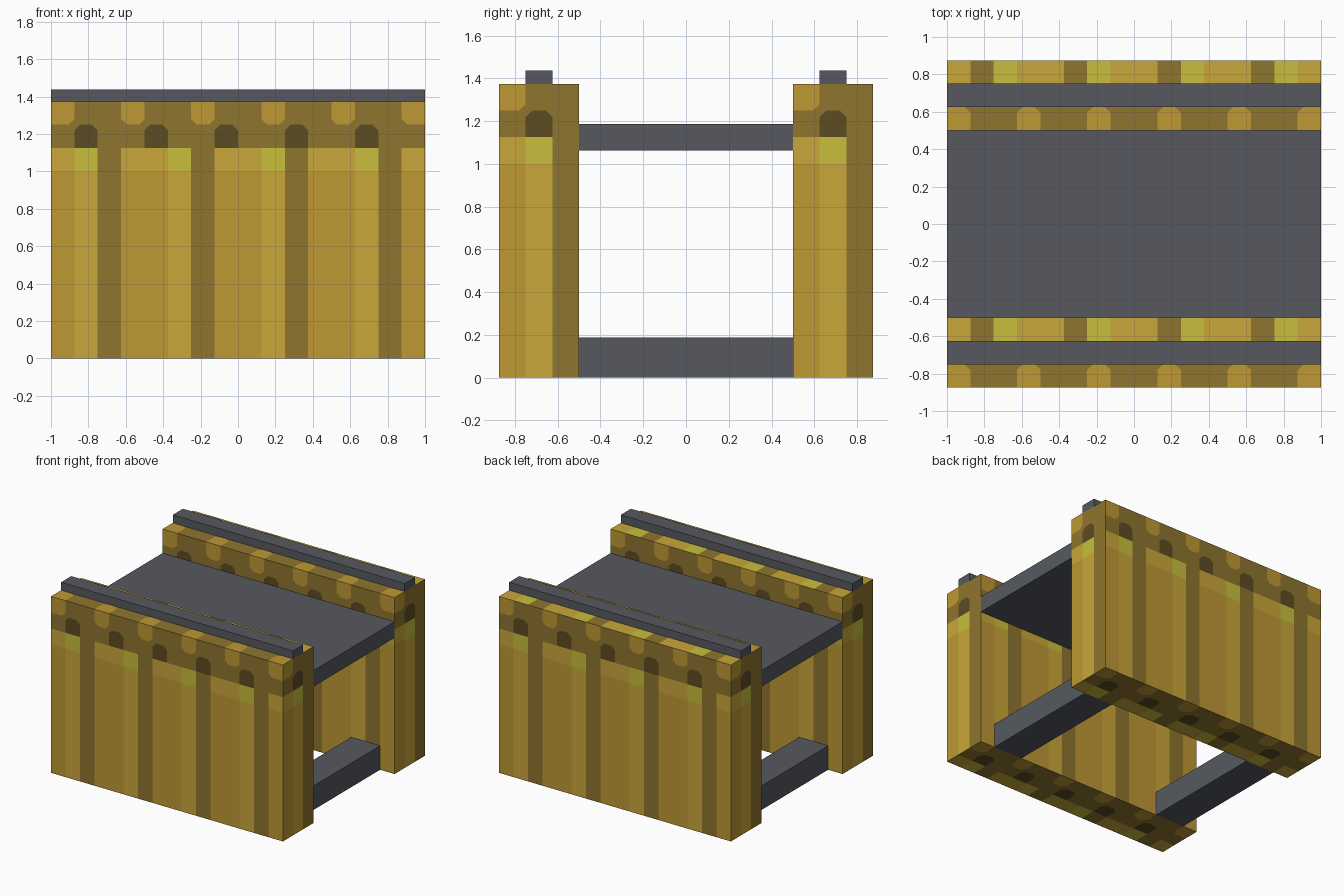
import bpy
import bmesh
from mathutils import Vector

if "Cube" in bpy.data.objects:
    bpy.data.objects.remove(bpy.data.objects["Cube"], do_unlink=True)


def material(name, rgb):
    linear = [((c / 255 + 0.055) / 1.055) ** 2.4 for c in rgb] + [1.0]
    mat = bpy.data.materials.new(name)
    mat.use_nodes = True
    mat.diffuse_color = linear
    bsdf = mat.node_tree.nodes["Principled BSDF"]
    bsdf.inputs["Base Color"].default_value = linear
    bsdf.inputs["Roughness"].default_value = 0.9
    return mat


steel = material("steel_grey", (86, 89, 96))
DARK, MID, LIGHT, YELLOW, BROWN = range(5)
golds = [
    material("dark_gold", (143, 117, 46)),
    material("mid_gold", (189, 152, 51)),
    material("light_gold", (201, 167, 58)),
    material("yellow_green", (200, 191, 60)),
    material("dark_brown", (92, 76, 35)),
]

P = 0.125          # width of one painted panel
HEIGHT = 11 * P
CUT = 0.03         # clipped corner of the painted spots


def new_object(name, bm, mats, location):
    mesh = bpy.data.meshes.new(name)
    bm.to_mesh(mesh)
    bm.free()
    for mat in mats:
        mesh.materials.append(mat)
    obj = bpy.data.objects.new(name, mesh)
    obj.location = location
    bpy.context.collection.objects.link(obj)
    return obj


def box(name, size, center):
    bm = bmesh.new()
    bmesh.ops.create_cube(bm, size=1)
    bmesh.ops.scale(bm, vec=size, verts=bm.verts)
    return new_object(name, bm, [steel], center)


def panel_color(row, col):
    """Colour rule: notched top edge, dark holes, bright caps, ribbed body."""
    if row == 0:
        return MID if col % 3 == 0 else DARK
    if row == 1:
        return BROWN if col % 3 == 1 else DARK
    rib = [MID, LIGHT, DARK, MID][col % 4]
    if row == 2:
        return {MID: LIGHT, LIGHT: YELLOW, DARK: DARK}[rib]
    return rib


def painted_side(bm, origin, u, v, cols, rows):
    """Fill a side with panels; u runs right and v runs down from origin."""
    origin, u, v = Vector(origin), Vector(u), Vector(v)

    def face(points, color):
        verts = [bm.verts.new(origin + u * a + v * b) for a, b in points]
        bm.faces.new(reversed(verts)).material_index = color

    for row in range(rows):
        top = row * P
        bottom = HEIGHT if row == 3 else top + P
        for col in range(cols):
            color = panel_color(row, col)
            a, b = col * P, (col + 1) * P
            corners = [(a, top), (b, top), (b, bottom), (a, bottom)]
            # Holes lose their top corners, notches their bottom corners
            clipped = {BROWN: [0, 1], MID: [2, 3]}.get(color, []) if row < 2 else []
            if row == 0 and col == 0:
                clipped = [i for i in clipped if i != 3]
            if row == 0 and col == cols - 1:
                clipped = [i for i in clipped if i != 2]
            outline = []
            for i, corner in enumerate(corners):
                if i not in clipped:
                    outline.append(corner)
                    continue
                here = Vector(corner)
                before = (Vector(corners[i - 1]) - here).normalized() * CUT + here
                after = (Vector(corners[(i + 1) % 4]) - here).normalized() * CUT + here
                outline += [before, after]
                face([before, corner, after], DARK)
            face(outline, color)


def wall(name, y):
    bm = bmesh.new()
    w, d = 1.0, 1.5 * P
    down = (0, 0, -1)
    painted_side(bm, (-w, -d, HEIGHT), (1, 0, 0), down, 16, 4)      # front
    painted_side(bm, (w, d, HEIGHT), (-1, 0, 0), down, 16, 4)       # back
    painted_side(bm, (w, -d, HEIGHT), (0, 1, 0), down, 3, 4)        # left end
    painted_side(bm, (-w, d, HEIGHT), (0, -1, 0), down, 3, 4)       # right end
    painted_side(bm, (w, -d, HEIGHT), (-1, 0, 0), (0, 1, 0), 16, 3)  # top
    painted_side(bm, (w, d, 0), (-1, 0, 0), (0, -1, 0), 16, 3)      # underside
    bmesh.ops.remove_doubles(bm, verts=bm.verts, dist=0.0005)
    # The underside is seen from below, so its panels turn to face down
    bmesh.ops.reverse_faces(bm, faces=[
        f for f in bm.faces
        if f.calc_center_median().z < 0.001 and f.normal.z > 0])
    bm.normal_update()
    for f in bm.faces:
        c = f.calc_center_median() - Vector((0, 0, HEIGHT / 2))
        n = f.normal
        if n.dot(c) < 0:
            f.normal_flip()
    return new_object(name, bm, golds, (0, y, 0))


# Side walls with their top rails
for side, y in (("front", -5.5 * P), ("back", 5.5 * P)):
    wall(side + "_wall", y)
    box(side + "_rail", (2, P, P / 2), (0, y, HEIGHT + P / 4))

# Deck between the walls
box("deck", (2, 1, P), (0, 0, 9 * P))

# Floor beams tying the walls together
for side, x in (("left", 6 * P), ("right", -6 * P)):
    box(side + "_floor_beam", (2 * P, 1, 1.5 * P), (x, 0, 0.75 * P))
